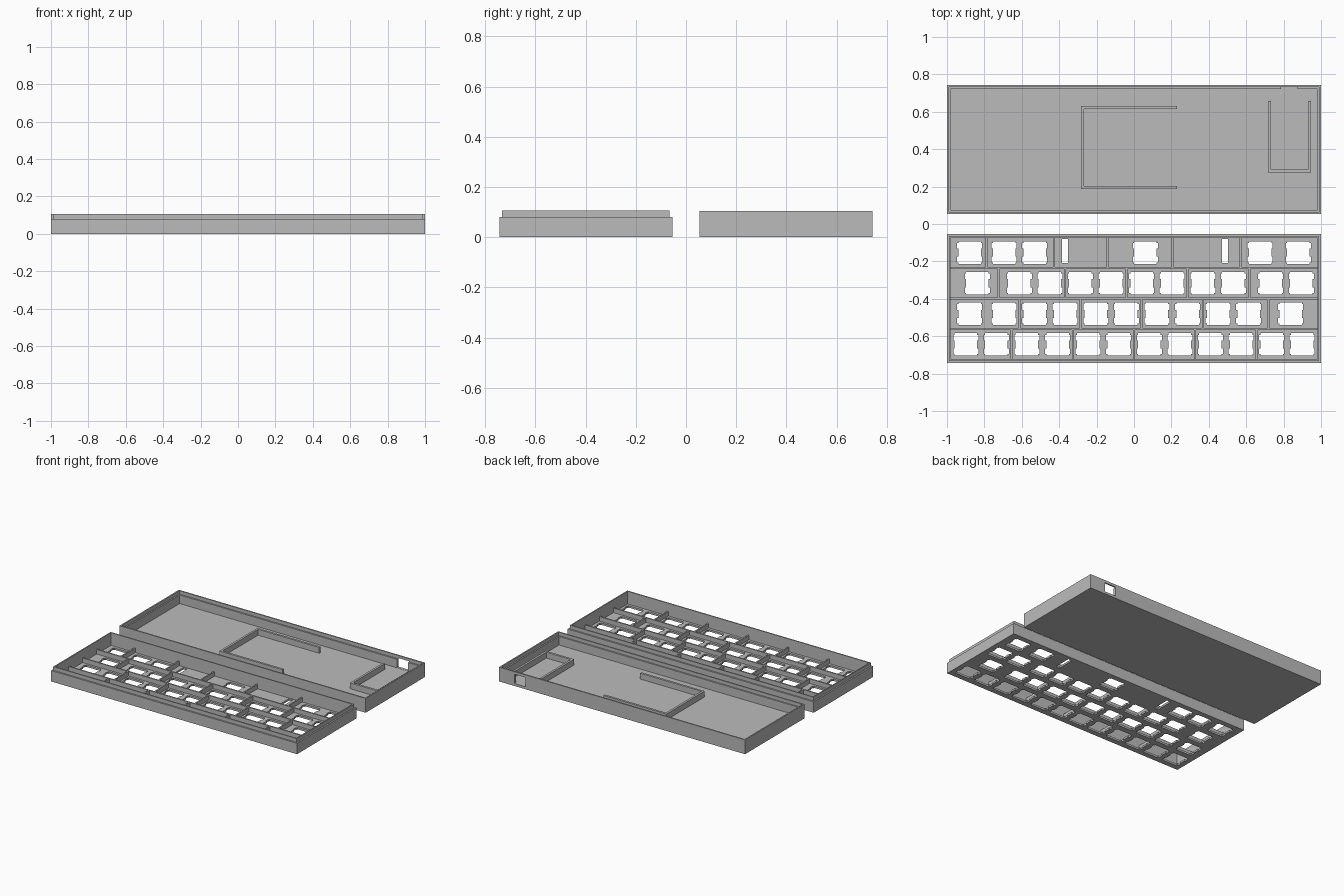
import bpy, bmesh
from mathutils import Vector

cube = bpy.data.objects.get("Cube")
if cube:
    bpy.data.objects.remove(cube, do_unlink=True)

grey = bpy.data.materials.new("plain_grey")
grey.use_nodes = True
grey.diffuse_color = (0.5, 0.5, 0.5, 1)
grey.node_tree.nodes["Principled BSDF"].inputs["Base Color"].default_value = (0.5, 0.5, 0.5, 1)

U = 0.1635            # key pitch
MM = U / 19.05        # one millimetre
CY = 0.3985           # distance of each case half from the middle
HALF_X, HALF_Y = 1.0, 0.3445
FLOOR, WALL, STEP = 0.017, 0.02, 0.08
PLATE = 0.014


def finish(name, bm):
    bmesh.ops.recalc_face_normals(bm, faces=bm.faces)
    mesh = bpy.data.meshes.new(name)
    bm.to_mesh(mesh)
    bm.free()
    mesh.materials.append(grey)
    obj = bpy.data.objects.new(name, mesh)
    bpy.context.collection.objects.link(obj)
    return obj


def add_box(bm, x0, x1, y0, y1, z0, z1):
    verts = bmesh.ops.create_cube(bm, size=1)["verts"]
    size = Vector((x1 - x0, y1 - y0, z1 - z0))
    mid = Vector((x0 + x1, y0 + y1, z0 + z1)) / 2
    for v in verts:
        v.co = v.co * size + mid


def add_prism(bm, outline, cx, cy, z0, z1):
    base = bm.faces.new([bm.verts.new((cx + x, cy + y, z0)) for x, y in outline])
    top = bmesh.ops.extrude_face_region(bm, geom=[base])["geom"]
    for v in top:
        if isinstance(v, bmesh.types.BMVert):
            v.co.z = z1


def tray(name, cy, profile):
    """Loft nested rectangles, each given as (inset, height)."""
    bm = bmesh.new()
    rings = []
    for inset, z in profile:
        a, b = HALF_X - inset, HALF_Y - inset
        rings.append([bm.verts.new((sx * a, cy + sy * b, z))
                      for sx, sy in ((-1, -1), (1, -1), (1, 1), (-1, 1))])
    for r, s in zip(rings, rings[1:]):
        for i in range(4):
            j = (i + 1) % 4
            bm.faces.new((r[i], r[j], s[j], s[i]))
    bm.faces.new(rings[0])
    bm.faces.new(rings[-1])
    return finish(name, bm)


def cut(obj, bm):
    """Subtract the cutter from the object and bake the result."""
    cutter = finish("cutter", bm)
    cutter.hide_render = True
    mod = obj.modifiers.new("openings", 'BOOLEAN')
    mod.operation, mod.solver, mod.object = 'DIFFERENCE', 'EXACT', cutter
    deps = bpy.context.evaluated_depsgraph_get()
    mesh = bpy.data.meshes.new_from_object(obj.evaluated_get(deps))
    obj.modifiers.clear()
    obj.data = mesh
    bpy.data.objects.remove(cutter, do_unlink=True)


# Bottom case: open tray with a rabbet round the rim
bottom = tray("bottom_case", CY, [(0, 0), (0, 0.105), (0.01, 0.105), (0.01, STEP),
                                  (WALL, STEP), (WALL, FLOOR)])
bm = bmesh.new()
add_box(bm, 0.785, 0.875, CY + HALF_Y - 0.04, CY + HALF_Y + 0.04, FLOOR + 0.001, 0.086)
cut(bottom, bm)

# Holder ribs standing on the bottom floor
T = 0.016
RIB_Z = (FLOOR - 0.005, 0.06)


def holder(name, bars):
    bm = bmesh.new()
    for bar in bars:
        add_box(bm, *bar, *RIB_Z)
    finish(name, bm)


holder("battery_holder", [(-0.283, -0.283 + T, 0.187, 0.63),
                          (-0.275, 0.23, 0.63 - T, 0.63),
                          (-0.275, 0.23, 0.187, 0.187 + T)])
holder("controller_holder", [(0.717, 0.717 + T, 0.275, 0.658),
                             (0.947 - T, 0.947, 0.275, 0.658),
                             (0.72, 0.94, 0.275, 0.275 + T)])

# Top case: tray with a raised inner lip
top = tray("top_case", -CY, [(0, 0), (0, STEP), (0.011, STEP), (0.011, 0.107),
                             (WALL, 0.107), (WALL, PLATE)])

# Switch openings with clip notches, listed in key units from the left
quarter = [(7, 0), (7, 2.5), (7.8, 2.5), (7.8, 6), (7, 6), (7, 7)]
right = [(x, -y) for x, y in reversed(quarter[1:])] + quarter
outline = [(x * MM, y * MM) for x, y in right + [(-x, -y) for x, y in right]]
switch_rows = [
    [0.625, 1.75, 2.75, 6.375, 10.125, 11.375],
    [0.875] + [2.25 + i for i in range(8)] + [10.47, 11.47],
    [0.625] + [1.75 + i for i in range(9)] + [11.125],
    [0.5 + i for i in range(12)],
]


def key_x(u):
    return (u - 6) * U


def row_y(row):
    return -CY + (1.5 - row) * U


bm = bmesh.new()
for row, keys in enumerate(switch_rows):
    for u in keys:
        add_prism(bm, outline, key_x(u), row_y(row), -0.02, PLATE + 0.02)
# Stabiliser slots beside the long key
for u in (3.74, 8.98):
    x, y = key_x(u), row_y(0) + 0.008
    add_box(bm, x - 0.016, x + 0.016, y - 0.064, y + 0.064, -0.02, PLATE + 0.02)
cut(top, bm)

# Stiffening ribs between rows and between groups of keys
H = 0.005
RIB_TOP = 0.047
bm = bmesh.new()
for row in range(3):
    y = row_y(row) - U / 2
    add_box(bm, -0.985, 0.985, y - H, y + H, PLATE - 0.004, RIB_TOP)
finish("row_ribs", bm)

rib_rows = [
    [1.18, 3.38, 5.13, 7.26, 9.48],
    [1.57, 3.75, 5.75, 7.75, 9.78],
    [2.25, 4.25, 6.25, 8.25, 10.4],
    [2, 4, 6, 8, 10],
]
bm = bmesh.new()
for row, ribs in enumerate(rib_rows):
    for u in ribs:
        x, y = key_x(u), row_y(row)
        add_box(bm, x - H, x + H, y - U / 2, y + U / 2, PLATE - 0.004, RIB_TOP)
finish("column_ribs", bm)
